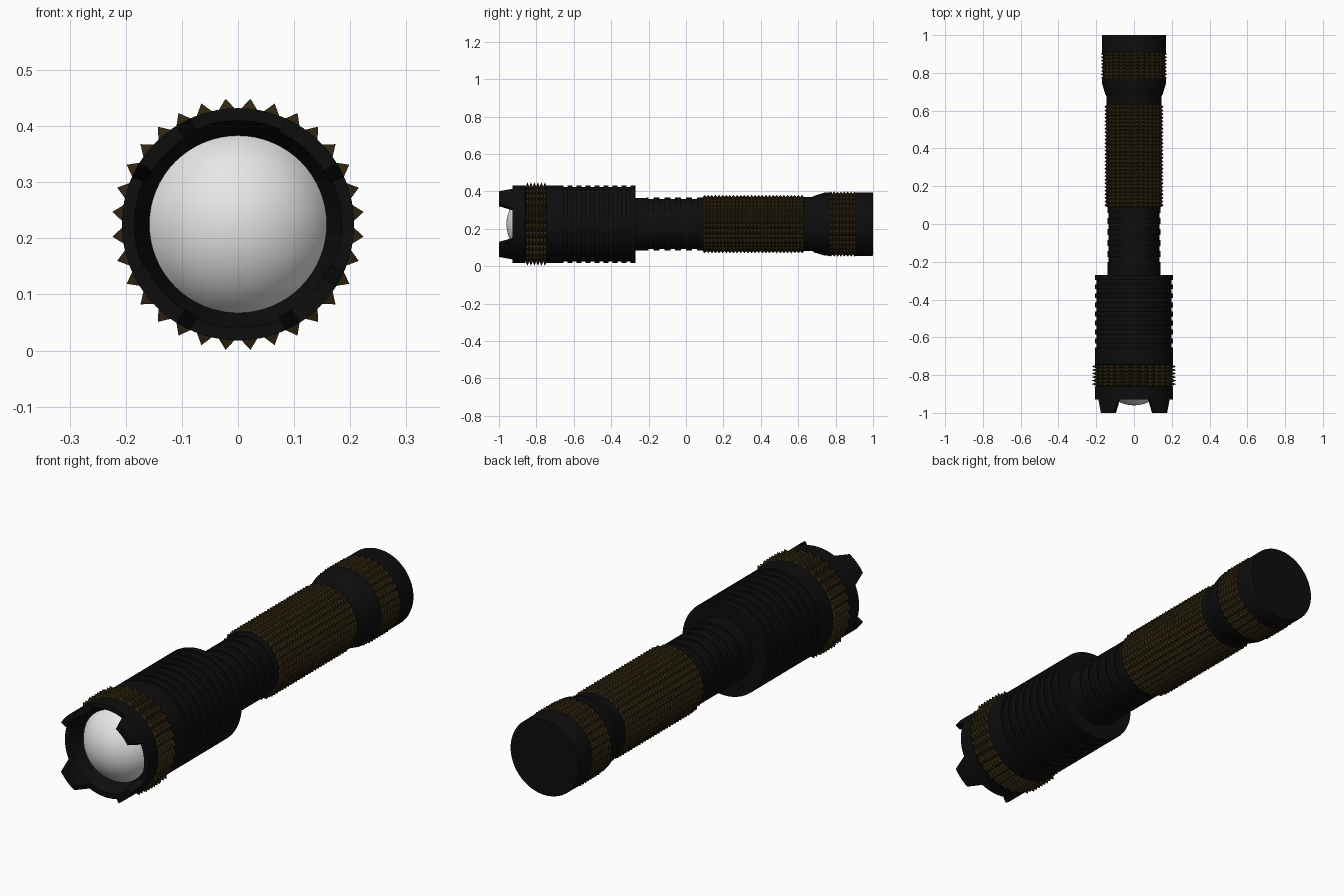
import bpy, bmesh, math

if "Cube" in bpy.data.objects:
    bpy.data.objects.remove(bpy.data.objects["Cube"])

CZ = 0.225   # height of the torch axis
SEG = 64


def material(name, rgb):
    m = bpy.data.materials.new(name)
    m.diffuse_color = (*rgb, 1)
    m.use_nodes = True
    m.node_tree.nodes["Principled BSDF"].inputs["Base Color"].default_value = m.diffuse_color
    return m


BLACK = material("black_metal", (0.004, 0.004, 0.004))
BROWN = material("brown_grip", (0.030, 0.019, 0.005))
GLASS = material("white_lens", (0.80, 0.80, 0.80))


def point(r, t, y):
    return (r * math.cos(t), y, CZ + r * math.sin(t))


def finish(bm, name, mat, smooth=True):
    me = bpy.data.meshes.new(name)
    bm.to_mesh(me)
    bm.free()
    me.materials.append(mat)
    ob = bpy.data.objects.new(name, me)
    bpy.context.collection.objects.link(ob)
    if smooth:
        bpy.ops.object.select_all(action='DESELECT')
        ob.select_set(True)
        bpy.context.view_layer.objects.active = ob
        bpy.ops.object.shade_smooth_by_angle(angle=math.radians(30))
    return ob


def lathe(name, profile, mat):
    """Spin (y, radius) points round the long axis; r = 0 closes an end."""
    bm = bmesh.new()
    rings = []
    for y, r in profile:
        if r == 0:
            rings.append([bm.verts.new(point(0, 0, y))] * SEG)
        else:
            rings.append([bm.verts.new(point(r, 2 * math.pi * i / SEG, y)) for i in range(SEG)])
    for a, b in zip(rings, rings[1:]):
        for i in range(SEG):
            j = (i + 1) % SEG
            quad = list(dict.fromkeys((a[i], b[i], b[j], a[j])))
            bm.faces.new(quad)
    bmesh.ops.recalc_face_normals(bm, faces=bm.faces)
    return finish(bm, name, mat)


def knurl(name, y0, y1, rows, base, tip, n=32):
    """Band of small pyramids."""
    bm = bmesh.new()
    dy, dt = (y1 - y0) / rows, 2 * math.pi / n
    grid = [[bm.verts.new(point(base, i * dt, y0 + k * dy)) for i in range(n)]
            for k in range(rows + 1)]
    for k in range(rows):
        for i in range(n):
            j = (i + 1) % n
            apex = bm.verts.new(point(tip, (i + 0.5) * dt, y0 + (k + 0.5) * dy))
            loop = [grid[k][i], grid[k + 1][i], grid[k + 1][j], grid[k][j]]
            for q in range(4):
                bm.faces.new((loop[q], loop[(q + 1) % 4], apex))
    return finish(bm, name, BROWN, smooth=False)


def ribs(start, count, pitch, width, low, high):
    """Grooves of a given width, cut from radius high to radius low."""
    pts = []
    for k in range(count):
        y = start + k * pitch
        pts += [(y, high), (y, low), (y + width, low), (y + width, high)]
    return pts


# bezel cup with sloping reflector rim
lathe("bezel", [(-0.86, 0), (-0.865, 0.158), (-0.928, 0.185), (-0.928, 0.207),
                (-0.86, 0.207), (-0.855, 0.197), (-0.855, 0)], BLACK)

# four tapered strike teeth on the bezel
bm = bmesh.new()
for q in range(4):
    mid = math.radians(45 + 90 * q)
    steps = 6
    cols = []
    for s in range(steps + 1):
        f = 2 * s / steps - 1
        tb, tt = mid + f * math.radians(21), mid + f * math.radians(13)
        cols.append([bm.verts.new(point(r, t, y)) for r, t, y in
                     ((0.207, tb, -0.926), (0.207, tt, -1), (0.18, tt, -1), (0.18, tb, -0.926))])
    for a, b in zip(cols, cols[1:]):
        for k in range(4):
            m = (k + 1) % 4
            bm.faces.new((a[k], b[k], b[m], a[m]))
    bm.faces.new(cols[0])
    bm.faces.new(cols[-1])
bmesh.ops.recalc_face_normals(bm, faces=bm.faces)
finish(bm, "bezel_teeth", BLACK)

# domed lens
R, top = 0.18, -0.96
edge = math.asin(0.158 / R)
lathe("lens", [(top + R - R * math.cos(edge * k / 14), R * math.sin(edge * k / 14))
               for k in range(15)], GLASS)

# head with cooling fins
lathe("head", [(-0.75, 0), (-0.75, 0.197), (-0.745, 0.207)]
      + ribs(-0.655, 8, 0.048, 0.022, 0.199, 0.207)
      + [(-0.27, 0.207), (-0.27, 0)], BLACK)

# ribbed neck
lathe("neck", [(-0.28, 0), (-0.28, 0.140)]
      + ribs(-0.20, 5, 0.058, 0.026, 0.134, 0.141)
      + [(0.09, 0.141), (0.09, 0)], BLACK)

# tail collar flaring out, and the end cap
lathe("tail_collar", [(0.62, 0), (0.62, 0.145), (0.675, 0.145), (0.69, 0.153),
                      (0.74, 0.168), (0.77, 0.170), (0.77, 0)], BLACK)
lathe("tail_cap", [(0.905, 0), (0.905, 0.170), (0.995, 0.170), (1.0, 0.168), (1.0, 0)], BLACK)

# knurled grip bands
knurl("head_grip", -0.857, -0.745, 6, 0.200, 0.225)
knurl("handle_grip", 0.09, 0.63, 28, 0.145, 0.157)
knurl("tail_grip", 0.765, 0.91, 8, 0.163, 0.175)
